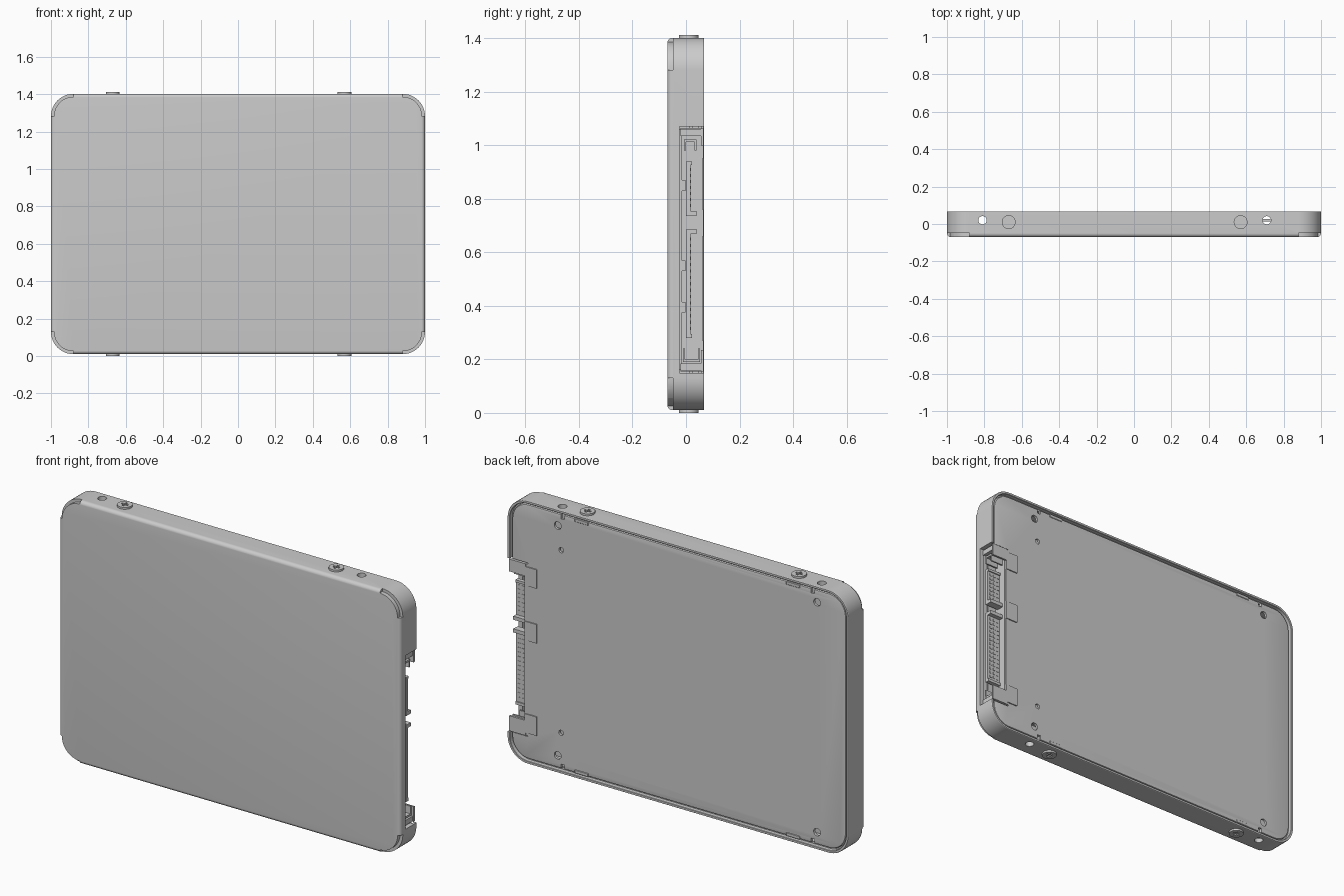
import bpy, bmesh
from math import pi, sin, cos
from mathutils import Matrix, Vector

if "Cube" in bpy.data.objects:
    bpy.data.objects.remove(bpy.data.objects["Cube"])

ZC, HZ, R = 0.706, 0.696, 0.12   # mid height, half height, corner radius


def finish(name, bm):
    bmesh.ops.recalc_face_normals(bm, faces=bm.faces)
    if bm.calc_volume(signed=True) < 0:
        bmesh.ops.reverse_faces(bm, faces=bm.faces)
    me = bpy.data.meshes.new(name)
    bm.to_mesh(me)
    bm.free()
    ob = bpy.data.objects.new(name, me)
    bpy.context.collection.objects.link(ob)
    return ob


def loft(name, rings, seg=12):
    """Rounded-rectangle outlines, each (inset, y), skinned and capped."""
    bm = bmesh.new()
    loops = []
    for inset, y in rings:
        ring = []
        for k, (sx, sz) in enumerate([(1, 1), (-1, 1), (-1, -1), (1, -1)]):
            for i in range(seg + 1):
                a = pi / 2 * (k + i / seg)
                r = R - inset
                ring.append(bm.verts.new((sx * (1 - R) + r * cos(a), y,
                                          ZC + sz * (HZ - R) + r * sin(a))))
        loops.append(ring)
    n = len(loops[0])
    for a, b in zip(loops, loops[1:]):
        for i in range(n):
            bm.faces.new((a[i], a[(i + 1) % n], b[(i + 1) % n], b[i]))
    bm.faces.new(loops[0])
    bm.faces.new(loops[-1])
    return finish(name, bm)


def boxes(name, specs, bevel=0.0):
    """One mesh of boxes given as (x0, x1, y0, y1, z0, z1)."""
    bm = bmesh.new()
    for x0, x1, y0, y1, z0, z1 in specs:
        m = Matrix.Translation(((x0 + x1) / 2, (y0 + y1) / 2, (z0 + z1) / 2))
        bmesh.ops.create_cube(bm, size=1, matrix=m @ Matrix.Diagonal((x1 - x0, y1 - y0, z1 - z0, 1)))
    if bevel:
        bmesh.ops.bevel(bm, geom=bm.edges[:], offset=bevel, segments=1, affect='EDGES')
    return finish(name, bm)


def cylinder(name, centre, r, depth, axis='Z'):
    bm = bmesh.new()
    rot = Matrix.Rotation(pi / 2, 4, 'X') if axis == 'Y' else Matrix()
    bmesh.ops.create_cone(bm, cap_ends=True, segments=28, radius1=r, radius2=r,
                          depth=depth, matrix=Matrix.Translation(centre) @ rot)
    return finish(name, bm)


def corner_arc(sx, sz):
    """Quarter-ring cutter around one front corner."""
    bm = bmesh.new()
    pts = [(r, pi / 2 * i / 12) for r, order in ((0.15, range(13)), (0.104, range(12, -1, -1))) for i in order]
    face = bm.faces.new([bm.verts.new((sx * (1 - R + r * cos(a)), -0.1, ZC + sz * (HZ - R + r * sin(a))))
                         for r, a in pts])
    ext = bmesh.ops.extrude_face_region(bm, geom=[face])
    bmesh.ops.translate(bm, vec=Vector((0, 0.052, 0)),
                        verts=[g for g in ext['geom'] if isinstance(g, bmesh.types.BMVert)])
    return finish('cutter', bm)


def cut(target, cutters):
    """Subtract cutters one by one; retry with the other solver if one fails."""
    bpy.context.view_layer.objects.active = target
    for c in cutters:
        c.hide_render = True
        before = target.data.copy()
        for solver in ('EXACT', 'FLOAT'):
            mod = target.modifiers.new('cut', 'BOOLEAN')
            mod.operation, mod.solver, mod.object = 'DIFFERENCE', solver, c
            bpy.ops.object.modifier_apply(modifier=mod.name)
            if len(target.data.polygons) > 0.6 * len(before.polygons):
                break
            target.data = before.copy()
        bpy.data.objects.remove(c)


def zs(z):
    """A height and its mirror image about the middle."""
    return (z, 2 * ZC - z)


# Front tray: filleted front, thin side walls, open back
F = 0.02
fillet = [(F * (1 - sin(t * pi / 12)), -0.07 + F * (1 - cos(t * pi / 12))) for t in range(7)]
tray = loft('front_tray', fillet + [(0, 0.065), (0.002, 0.068), (0.012, 0.068), (0.014, 0.066),
                                    (0.014, 0.046), (0.024, 0.046), (0.024, -0.044)])
cutters = [corner_arc(sx, sz) for sx in (-1, 1) for sz in (-1, 1)]
cutters.append(boxes('cutter', [(0.9, 1.1, -0.025, 0.1, 0.15, 1.07)]))
for x in (-0.81, 0.71):
    cutters += [cylinder('cutter', (x, 0.02, z), 0.022, 0.1) for z in zs(1.39)]
cut(tray, cutters)

# Back cover: recessed plate with soft edge and holes
cover = loft('back_cover', [(0.017, 0.0465), (0.021, 0.0465), (0.022, 0.054), (0.025, 0.0585), (0.031, 0.06)][1:])
cutters = [boxes('cutter', [(0.885, 1.1, 0, 0.1, 0.15, 1.07)])]
for x, z0, r in ((0.71, 1.315, 0.02), (-0.81, 1.315, 0.02), (0.69, 1.19, 0.014)):
    cutters += [cylinder('cutter', (x, 0.05, z), r, 0.04, 'Y') for z in zs(z0)]
for x in (0.68, -0.785):
    cutters += [boxes('cutter', [(x - 0.01, x + 0.01, 0.03, 0.1, z - 0.021, z + 0.021)]) for z in zs(1.377)]
cut(cover, cutters)

# Bosses under the cover holes
smooth = [tray, cover]
for x, z0 in ((0.71, 1.315), (-0.81, 1.315), (0.69, 1.19)):
    for z in zs(z0):
        smooth.append(cylinder('cover_boss', (x, -0.026, z), 0.035, 0.038, 'Y'))

# Circuit board carrying the connector
boxes('circuit_board', [(0.45, 0.88, 0.014, 0.026, 0.13, 1.28)])

# Snap clips along the long back edges
boxes('snap_clips', [(x - 0.04, x + 0.04, 0.045, 0.063, z - 0.009, z + 0.009)
                     for x in (0.57, -0.67) for z in zs(1.372)], 0.002)

# Cross-head screws on top and bottom edges
for x in (-0.67, 0.57):
    for s in (-1, 1):
        zt = ZC + s * 0.706
        screw = cylinder('screw', (x, 0.01, zt - s * 0.006), 0.037, 0.012)
        cut(screw, [boxes('cutter', [(x - a, x + a, 0.01 - b, 0.01 + b, zt - 0.008, zt + 0.008)])
                    for a, b in ((0.019, 0.005), (0.005, 0.019))])
        smooth.append(screw)

# Connector housing: back wall, floor, end guides and ribs
boxes('connector_housing', [
    (0.875, 0.905, -0.02, 0.055, 0.155, 1.065),
    (0.9, 0.955, -0.024, -0.015, 0.16, 1.06),
    (0.9, 0.985, -0.02, 0.056, 1.035, 1.062),
    (0.9, 0.985, -0.02, 0.056, 0.158, 0.185),
    (0.9, 0.98, -0.008, 0.0, 0.98, 1.02),
    (0.9, 0.98, 0.032, 0.04, 0.98, 1.02),
    (0.9, 0.98, -0.008, 0.04, 1.012, 1.022),
    (0.9, 0.98, -0.012, -0.004, 0.195, 0.24),
    (0.9, 0.98, 0.044, 0.052, 0.195, 0.24),
    (0.9, 0.98, -0.012, 0.052, 0.19, 0.2)])
boxes('connector_ribs', [(0.9, 0.96, -0.017, -0.002, z - 0.02, z + 0.02) for z in (0.395, 0.55, 0.85)])

# L-shaped plug tongues
boxes('power_tongue', [(0.9, 0.985, 0.0, 0.016, 0.28, 0.685), (0.9, 0.985, 0.012, 0.04, 0.668, 0.687),
                       (0.9, 0.985, 0.012, 0.022, 0.28, 0.295)])
boxes('data_tongue', [(0.9, 0.985, 0.0, 0.016, 0.735, 0.94), (0.9, 0.985, 0.012, 0.04, 0.735, 0.754),
                      (0.9, 0.985, 0.012, 0.022, 0.927, 0.94)])

# Contact pins as short dashes on the tongues
pins = []
for z0, z1, n in ((0.315, 0.65, 15), (0.775, 0.91, 7)):
    for i in range(n):
        z = z0 + (z1 - z0) * i / (n - 1)
        pins += [(x, x + 0.014, 0.014, 0.018, z - 0.006, z + 0.006) for x in (0.912, 0.935, 0.958)]
boxes('contact_pins', pins)

# Retaining tabs lapping over the back cover
boxes('retaining_tabs', [
    (0.88, 0.902, 0.05, 0.062, 0.155, 1.065),
    (0.83, 0.9, 0.056, 0.066, 0.95, 1.05), (0.895, 0.99, 0.056, 0.066, 1.0, 1.065),
    (0.83, 0.9, 0.056, 0.066, 0.66, 0.76),
    (0.83, 0.9, 0.056, 0.066, 0.17, 0.27), (0.895, 0.99, 0.056, 0.066, 0.155, 0.235)])

# Smooth shading on the rounded parts
for ob in smooth:
    bpy.ops.object.select_all(action='DESELECT')
    ob.select_set(True)
    bpy.context.view_layer.objects.active = ob
    bpy.ops.object.shade_smooth_by_angle(angle=pi / 6)
